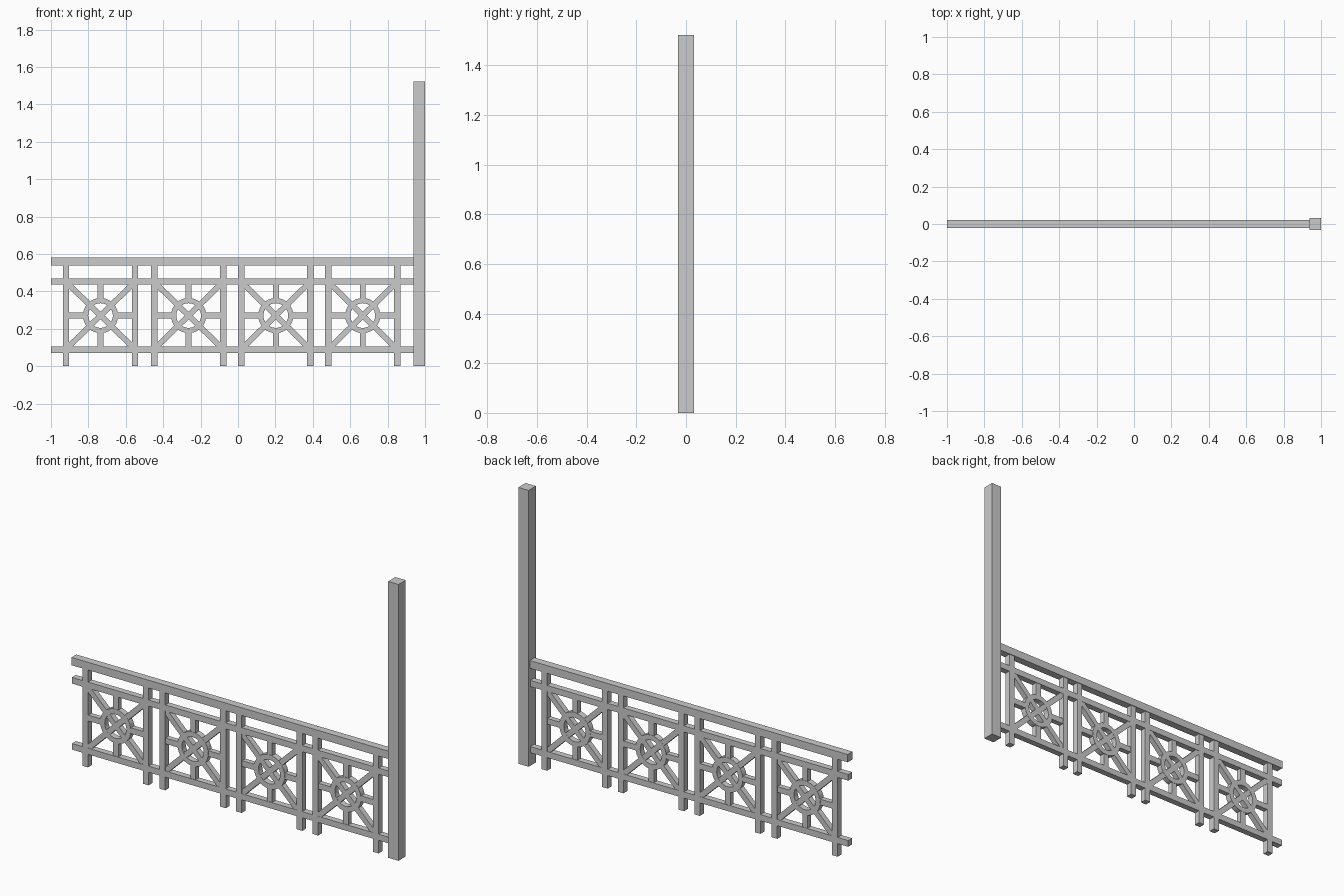
import bpy, bmesh, math
from mathutils import Matrix

if "Cube" in bpy.data.objects:
    bpy.data.objects.remove(bpy.data.objects["Cube"])


def finish(name, bm):
    bmesh.ops.recalc_face_normals(bm, faces=bm.faces)
    me = bpy.data.meshes.new(name)
    bm.to_mesh(me)
    bm.free()
    ob = bpy.data.objects.new(name, me)
    bpy.context.collection.objects.link(ob)
    return ob


def bar(name, cx, cz, length, depth, width, angle=0.0):
    """Bar centred at (cx, 0, cz), its length turned by angle in the XZ plane."""
    bm = bmesh.new()
    m = (Matrix.Translation((cx, 0, cz)) @ Matrix.Rotation(-angle, 4, 'Y')
         @ Matrix.Diagonal((length, depth, width, 1)))
    bmesh.ops.create_cube(bm, size=1, matrix=m)
    return finish(name, bm)


def ring(name, cx, cz, r_out, r_in, depth, n=32):
    """Flat ring with a rectangular section, facing front."""
    bm = bmesh.new()
    section = [(r_out, -depth / 2), (r_out, depth / 2), (r_in, depth / 2), (r_in, -depth / 2)]
    loops = []
    for i in range(n):
        a = 2 * math.pi * i / n
        loops.append([bm.verts.new((cx + r * math.cos(a), y, cz + r * math.sin(a)))
                      for r, y in section])
    for i in range(n):
        a, b = loops[i], loops[(i + 1) % n]
        for k in range(4):
            j = (k + 1) % 4
            bm.faces.new((a[k], b[k], b[j], a[j]))
    ob = finish(name, bm)
    bpy.context.view_layer.objects.active = ob
    ob.select_set(True)
    bpy.ops.object.shade_smooth_by_angle(angle=math.radians(30))
    ob.select_set(False)


W = 0.034                     # width of the slim members
POST_X = 0.937                # inner face of the post
R_OUT, R_IN = 0.094, 0.066
CZ = 0.271                    # height of panel centres
HALF_W, HALF_H = 0.168, 0.164  # half opening of a panel

# End post
bar("post", (POST_X + 1) / 2, 0.761, 1 - POST_X, 0.063, 1.522)

# Horizontal rails
for name, z, depth, h in (("top_rail", 0.56, 0.042, 0.043),
                          ("middle_rail", 0.453, W, W),
                          ("bottom_rail", 0.089, W, W)):
    bar(name, (POST_X - 1) / 2, z, POST_X + 1, depth, h)

# Lattice panels
for p, cx in enumerate((-0.735, -0.264, 0.202, 0.667)):
    for s in (-1, 1):
        # Uprights
        bar(f"upright_{p}", cx + s * 0.1845, 0.27, W, W, 0.54)
        # Diagonals running corner to corner
        bar(f"diagonal_{p}", cx, CZ, 2 * math.hypot(HALF_W, HALF_H) + 0.014, W * 0.9, 0.03,
            s * math.atan2(HALF_H, HALF_W))
        # Short spokes from ring to frame
        r0 = R_OUT - 0.008
        bar(f"side_spoke_{p}", cx + s * (r0 + HALF_W + 0.005) / 2, CZ,
            HALF_W + 0.005 - r0, W * 0.85, 0.032)
        bar(f"vertical_spoke_{p}", cx, CZ + s * (r0 + HALF_H + 0.005) / 2,
            0.032, W * 0.85, HALF_H + 0.005 - r0)
    # Centre ring
    ring(f"ring_{p}", cx, CZ, R_OUT, R_IN, W * 0.95)
